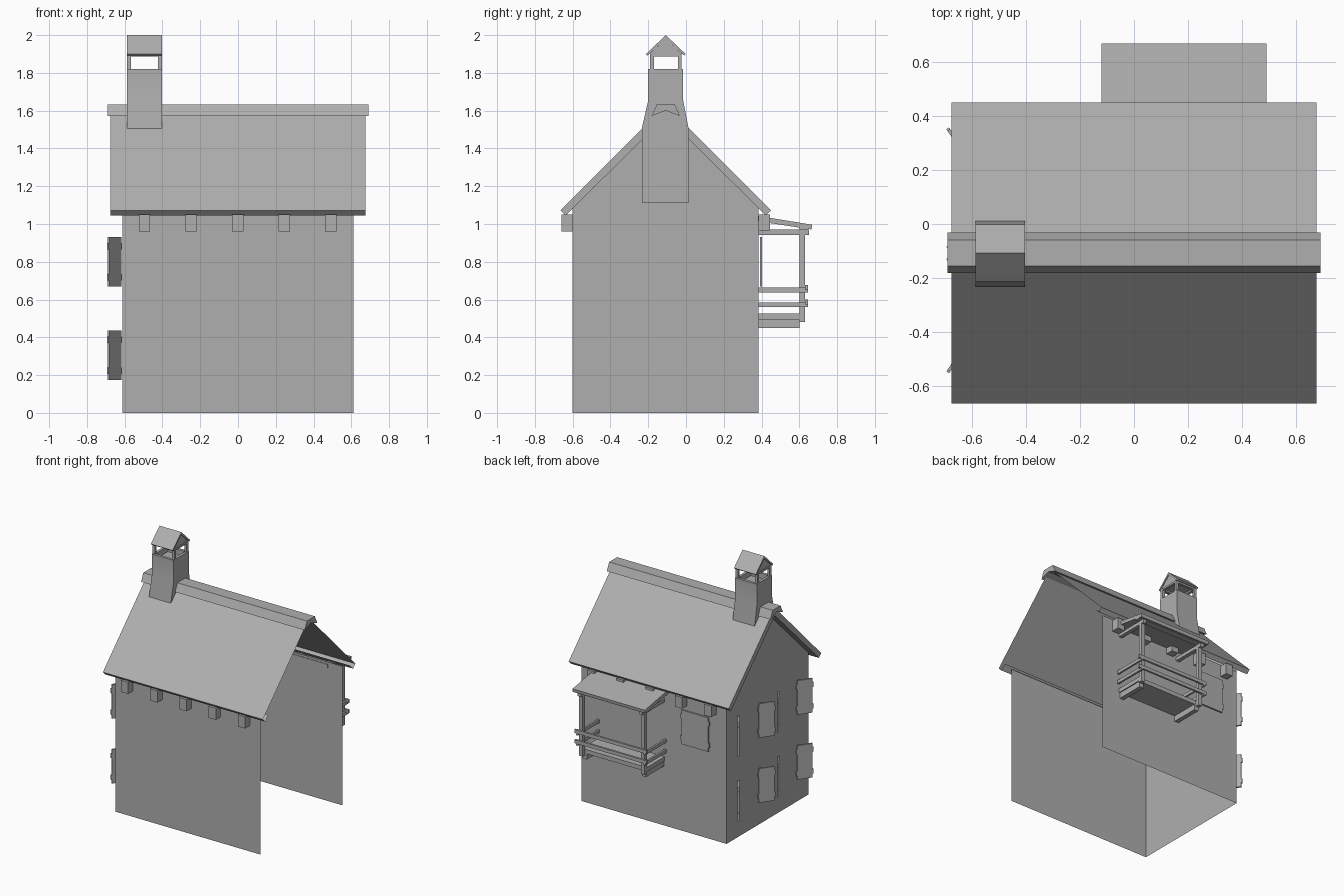
import bpy
from math import radians, atan2
from mathutils import Matrix

if "Cube" in bpy.data.objects:
    bpy.data.objects.remove(bpy.data.objects["Cube"])

C = -0.107  # y of the ridge line

grey = bpy.data.materials.new("mid_grey")
grey.diffuse_color = (0.43, 0.43, 0.43, 1)
grey.use_nodes = True
grey.node_tree.nodes["Principled BSDF"].inputs["Base Color"].default_value = grey.diffuse_color


def mesh(name, verts, faces, matrix=None):
    me = bpy.data.meshes.new(name)
    me.from_pydata(verts, [], faces)
    me.update()
    me.materials.append(grey)
    ob = bpy.data.objects.new(name, me)
    bpy.context.collection.objects.link(ob)
    if matrix:
        ob.matrix_world = matrix
    return ob


def prism(name, profile, x0, x1, matrix=None):
    """Extrude a (y, z) profile, given counter-clockwise, along x."""
    n = len(profile)
    verts = [(x, y, z) for x in (x0, x1) for y, z in profile]
    faces = [(i, i + n, (i + 1) % n + n, (i + 1) % n)[::-1] for i in range(n)]
    faces += [tuple(range(n))[::-1], tuple(range(n, 2 * n))]
    return mesh(name, verts, faces, matrix)


def box(name, x0, x1, y0, y1, z0, z1):
    return prism(name, [(y0, z0), (y1, z0), (y1, z1), (y0, z1)], x0, x1)


# Walls: thin sheets, open on the right side and at the floor
X, F, B, T = 0.612, -0.6, 0.385, 1.06
mesh("walls",
     [(X, F, 0), (-X, F, 0), (-X, B, 0), (X, B, 0),
      (X, F, T), (-X, F, T), (-X, B, T), (X, B, T),
      (-X, F, 1.085), (-X, B, 1.085), (-X, C, 1.572)],
     [(1, 0, 4, 5), (2, 1, 5, 8, 10, 9, 6), (3, 2, 6, 7)])

# Main roof: outer sheets, eave strips and overhang undersides, no cap on the open side
R = 0.675
for s, wall in ((-1, F), (1, B)):
    eave, lip, w = C + s * 0.557, C + s * 0.53, wall
    zw = 1.045 + abs(lip - w) * 0.989
    mesh("roof_slope",
         [(-R, C, 1.63), (R, C, 1.63), (R, eave, 1.072), (-R, eave, 1.072),
          (R, lip, 1.045), (-R, lip, 1.045), (R, w, zw), (-R, w, zw),
          (-X, w, zw), (-X, C, 1.569), (-R, C, 1.569)],
         [f[::s] for f in [(0, 3, 2, 1), (3, 5, 4, 2), (4, 5, 7, 8, 6),
                           (7, 10, 9, 8), (0, 10, 7, 5, 3)]])

# Ridge cap
prism("ridge_cap", [(C - 0.075, 1.572), (C, 1.60), (C + 0.075, 1.572),
                    (C + 0.048, 1.632), (C - 0.048, 1.632)], -0.69, 0.69)

# Rafter ends under both eaves
for i in range(5):
    x = -0.495 + i * 0.2465
    box("front_rafter_end", x - 0.03, x + 0.03, -0.66, F, 0.96, 1.05)
    box("back_rafter_end", x - 0.03, x + 0.03, B, 0.445, 0.965, 1.05)

# Chimney with tapered shoulders and a recessed top
cx0, cx1 = -0.587, -0.403
levels = [(-0.232, 0.012, 1.11), (-0.232, 0.012, 1.515),
          (-0.2, -0.015, 1.655), (-0.2, -0.015, 1.82)]
rings = [(cx0, cx1, a, b, z) for a, b, z in levels]
rings += [(cx0 + 0.02, cx1 - 0.02, -0.18, -0.035, z) for z in (1.82, 1.78)]
cv, cf = [], [(3, 2, 1, 0)]
for x0, x1, y0, y1, z in rings:
    cv += [(x0, y0, z), (x1, y0, z), (x1, y1, z), (x0, y1, z)]
for r in range(len(rings) - 1):
    for i in range(4):
        j = (i + 1) % 4
        cf.append((r * 4 + i, r * 4 + j, r * 4 + 4 + j, r * 4 + 4 + i))
k = 4 * (len(rings) - 1)
cf.append((k, k + 1, k + 2, k + 3))
chimney = mesh("chimney", cv, cf)
bpy.context.view_layer.objects.active = chimney
chimney.select_set(True)
bpy.ops.object.shade_smooth_by_angle(angle=radians(30))

# Chimney hood: posts, frame, small gable roof and filled gable
for x in (cx0, cx1 - 0.02):
    for y in (-0.19, -0.043):
        box("hood_post", x, x + 0.02, y, y + 0.02, 1.82, 1.9)
for y in (-0.19, -0.043):
    box("hood_beam", cx0, cx1, y, y + 0.02, 1.886, 1.9)
for x in (cx0, cx1 - 0.02):
    box("hood_tie", x, x + 0.02, -0.19, -0.023, 1.886, 1.9)
prism("hood_roof", [(C - 0.105, 1.9), (C - 0.097, 1.892), (C, 1.98),
                    (C + 0.097, 1.892), (C + 0.105, 1.9), (C, 2.0)], cx0, cx1)
prism("hood_gable", [(C - 0.087, 1.899), (C + 0.087, 1.899), (C, 1.981)],
      cx0 + 0.006, cx1 - 0.006)

# Balcony floor, joists and posts
bx0, bx1 = -0.09, 0.46
box("balcony_floor", bx0, bx1, B, 0.6, 0.493, 0.525)
for x in (bx0 + 0.008, bx1 - 0.043):
    box("balcony_joist", x, x + 0.035, B, 0.6, 0.45, 0.493)
for x in (bx0, bx1 - 0.03):
    box("balcony_post", x, x + 0.03, 0.6, 0.63, 0.48, 0.985)
    box("balcony_roof_beam", x, x + 0.03, B, 0.65, 0.943, 0.97)

# Balcony rails on the sides and front
for z in (0.56, 0.638):
    for x in (bx0 - 0.015, bx1):
        box("side_rail", x, x + 0.015, B, 0.645, z, z + 0.025)
    box("front_rail", bx0 - 0.03, bx1 + 0.03, 0.63, 0.645, z + 0.013, z + 0.04)
box("balcony_roof_plate", bx0 - 0.03, bx1 + 0.03, 0.6, 0.645, 0.97, 0.992)

# Balcony roof, sloping outwards
prism("balcony_roof", [(0.38, 1.015), (0.664, 0.971), (0.668, 0.996), (0.38, 1.043)],
      -0.12, 0.49)


def shutter(name, width, angle, loc):
    """Upright board running from its hinge along the angle, with small edge tabs."""
    t = 0.007
    side = [(0, 0), (0, 0.03), (t, 0.03), (t, 0.065), (0, 0.065),
            (0, 0.195), (t, 0.195), (t, 0.23), (0, 0.23), (0, 0.26)]
    outline = [(width + a, z) for a, z in side] + [(-a, z) for a, z in side[::-1]]
    prism(name, outline, -0.006, 0.006,
          Matrix.Translation(loc) @ Matrix.Rotation(angle - radians(90), 4, 'Z'))


# Half-open shutter pairs on the left wall, two windows on two floors
for z in (0.175, 0.67):
    for y0, y1 in ((0.02, 0.245), (-0.44, -0.235)):
        for y, s in ((y1, 1), (y0, -1)):
            shutter("left_shutter", 0.113, atan2(s * 0.105, -0.072),
                    (-X - 0.01, y + s * 0.01, z))

# Closed shutter on the back wall
shutter("back_shutter", 0.226, 0, (-0.469, B + 0.012, 0.67))
